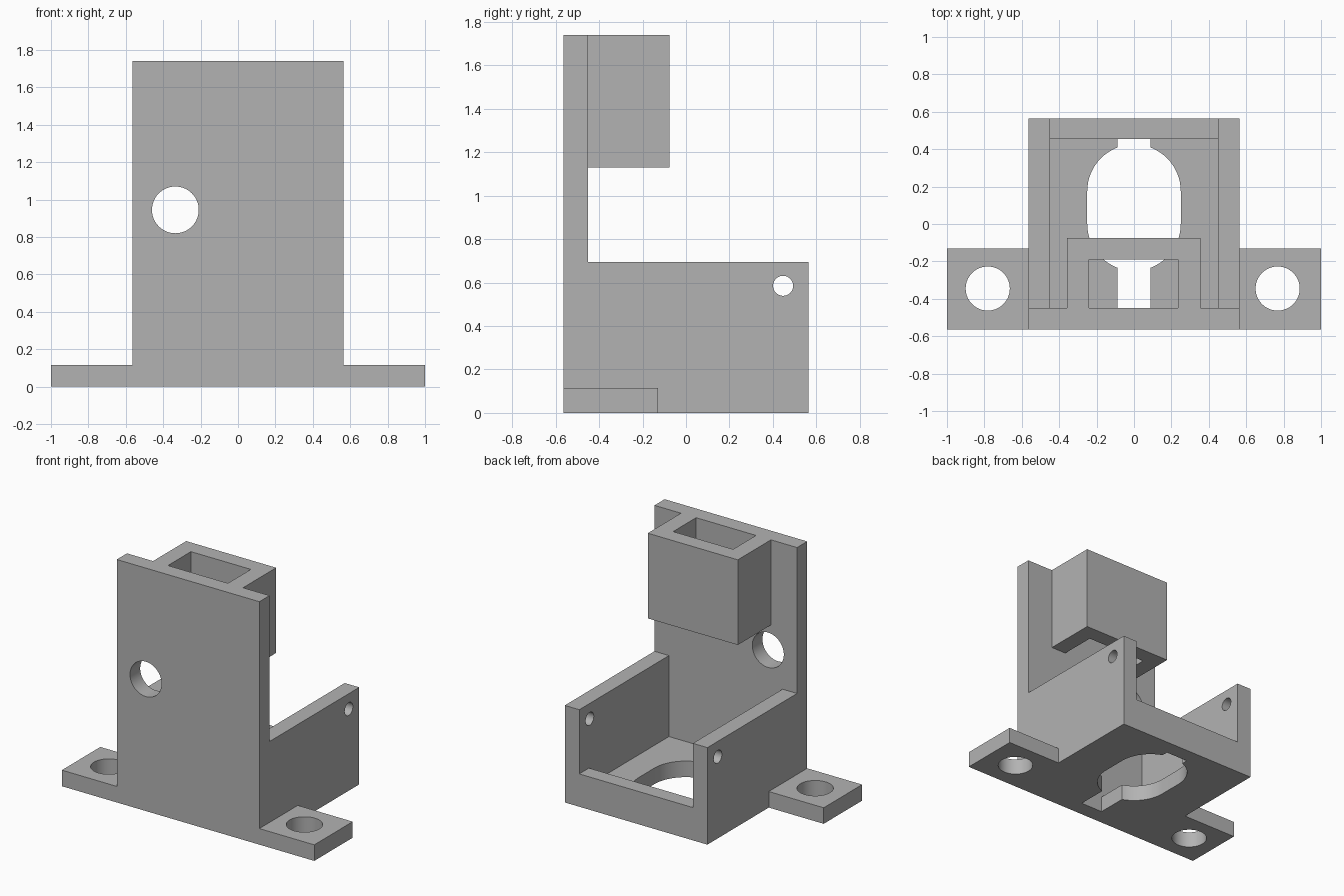
import bpy, bmesh, math
from mathutils import Matrix, Vector

old = bpy.data.objects.get("Cube")
if old:
    bpy.data.objects.remove(old, do_unlink=True)

grey = bpy.data.materials.new("plain grey")
grey.use_nodes = True
colour = (0.45, 0.45, 0.45, 1)
grey.diffuse_color = colour
grey.node_tree.nodes["Principled BSDF"].inputs["Base Color"].default_value = colour

helpers = []


def finish(name, bm):
    bmesh.ops.recalc_face_normals(bm, faces=bm.faces)
    mesh = bpy.data.meshes.new(name)
    bm.to_mesh(mesh)
    bm.free()
    mesh.materials.append(grey)
    obj = bpy.data.objects.new(name, mesh)
    bpy.context.collection.objects.link(obj)
    return obj


def box(name, x, y, z):
    bm = bmesh.new()
    bmesh.ops.create_cube(bm, size=1)
    for v in bm.verts:
        v.co = [(b[0] + b[1]) / 2 + c * (b[1] - b[0]) for b, c in zip((x, y, z), v.co)]
    return finish(name, bm)


def cylinder(name, centre, radius, depth, axis="Z"):
    bm = bmesh.new()
    turn = Vector((0, 0, 1)).rotation_difference(
        Vector([float(a == axis) for a in "XYZ"])).to_matrix().to_4x4()
    bmesh.ops.create_cone(bm, cap_ends=True, segments=64, radius1=radius, radius2=radius,
                          depth=depth, matrix=Matrix.Translation(centre) @ turn)
    return finish(name, bm)


def prism(name, points, direction):
    bm = bmesh.new()
    face = bm.faces.new([bm.verts.new(p) for p in points])
    grown = bmesh.ops.extrude_face_region(bm, geom=[face])["geom"]
    bmesh.ops.translate(bm, vec=direction,
                        verts=[v for v in grown if isinstance(v, bmesh.types.BMVert)])
    return finish(name, bm)


def combine(target, tool, operation):
    mod = target.modifiers.new(tool.name, "BOOLEAN")
    mod.solver = "EXACT"
    mod.operation = operation
    mod.object = tool
    tool.hide_render = True
    helpers.append(tool)


# L-shaped body: tall front plate and low tray
W, IN, FLOOR = 0.565, 0.45, 0.115
side = [(-W, 0), (W, 0), (W, 0.695), (-IN, 0.695), (-IN, 1.74), (-W, 1.74)]
body = prism("mounting_bracket", [(-W, y, z) for y, z in side], (2 * W, 0, 0))

# Tray pocket and lowered rear wall
combine(body, box("tray_pocket", (-IN, IN), (-IN, 0.455), (FLOOR, 0.9)), "DIFFERENCE")
combine(body, box("rear_notch", (-IN, IN), (0.3, 0.8), (0.235, 0.9)), "DIFFERENCE")

# Mounting ears and upper socket
combine(body, box("mounting_ears", (-1, 1), (-W, -0.13), (0, FLOOR)), "UNION")
combine(body, box("socket", (-0.358, 0.355), (-0.5, -0.075), (1.13, 1.74)), "UNION")
combine(body, box("socket_cavity", (-0.24, 0.235), (-IN, -0.19), (1, 1.9)), "DIFFERENCE")

# Floor opening: rounded hole with a narrow slot through it
R = 0.25
arc = [math.pi * i / 32 for i in range(33)]
outline = [(R * math.cos(a), 0.175 + R * math.sin(a), -0.1) for a in arc]
outline += [(-R * math.cos(a), -R * math.sin(a), -0.1) for a in arc]
combine(body, prism("floor_opening", outline, (0, 0, 0.4)), "DIFFERENCE")
combine(body, box("floor_slot", (-0.088, 0.088), (-IN, 0.455), (-0.2, 0.2)), "DIFFERENCE")

# Screw holes, cable hole and cross-pin holes
for name, x in (("right_ear_hole", -0.782), ("left_ear_hole", 0.768)):
    combine(body, cylinder(name, (x, -0.345, 0), 0.118, 1), "DIFFERENCE")
combine(body, cylinder("cable_hole", (-0.335, -0.5, 0.945), 0.125, 0.4, "Y"), "DIFFERENCE")
combine(body, cylinder("pin_holes", (0, 0.447, 0.585), 0.046, 3, "X"), "DIFFERENCE")

# Bake the shape, drop the helpers and tidy flat faces
bpy.context.view_layer.update()
baked = bpy.data.meshes.new_from_object(body.evaluated_get(bpy.context.evaluated_depsgraph_get()))
body.modifiers.clear()
body.data = baked
for tool in helpers:
    bpy.data.objects.remove(tool, do_unlink=True)
bm = bmesh.new()
bm.from_mesh(baked)
bmesh.ops.remove_doubles(bm, verts=bm.verts, dist=0.0002)
bmesh.ops.dissolve_limit(bm, angle_limit=0.01, verts=bm.verts, edges=bm.edges)
bm.to_mesh(baked)
bm.free()
baked.materials.clear()
baked.materials.append(grey)
for poly in baked.polygons:
    poly.material_index = 0

bpy.ops.object.select_all(action="DESELECT")
body.select_set(True)
bpy.context.view_layer.objects.active = body
bpy.ops.object.shade_smooth_by_angle(angle=math.radians(30))
